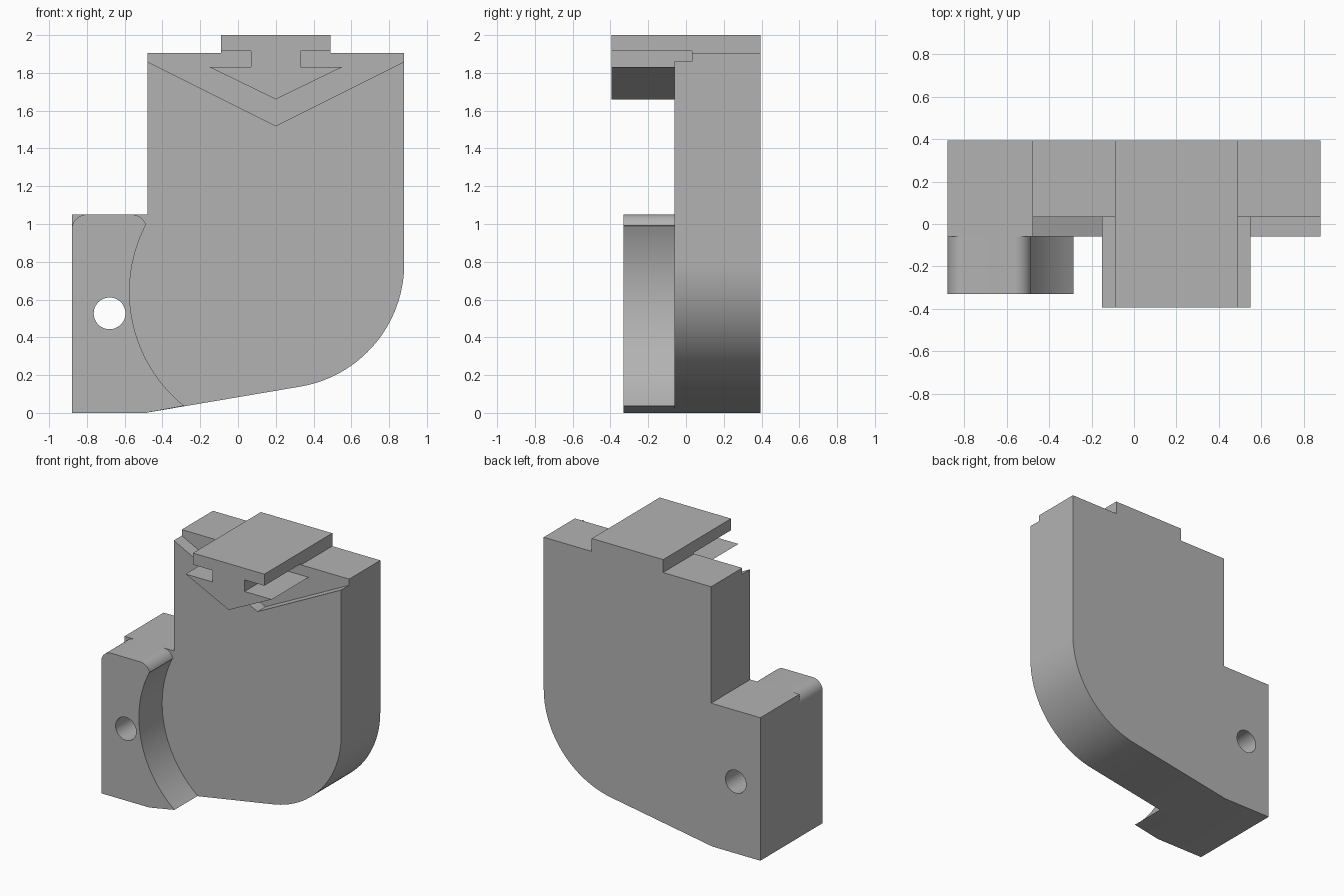
import bpy, bmesh
from math import cos, sin, radians, asin, atan2, pi

if "Cube" in bpy.data.objects:
    bpy.data.objects.remove(bpy.data.objects["Cube"], do_unlink=True)

GREY = (0.45, 0.45, 0.45, 1)
grey = bpy.data.materials.new("plain grey")
grey.use_nodes = True
grey.diffuse_color = GREY
grey.node_tree.nodes["Principled BSDF"].inputs["Base Color"].default_value = GREY

# Depth planes, front to back
TAB_FRONT, PLATE_FRONT, FACE, RECESS, BACK = -0.394, -0.33, -0.06, 0.033, 0.394


def arc(cx, cz, r, start, end, steps):
    """Points on a circle in the xz plane, angles in radians."""
    angles = [start + (end - start) * i / steps for i in range(steps + 1)]
    return [(cx + r * cos(a), cz + r * sin(a)) for a in angles]


def prism(name, profile, y0, y1):
    """Extrude an xz outline from y0 to y1."""
    bm = bmesh.new()
    face = bm.faces.new([bm.verts.new((x, y0, z)) for x, z in profile])
    new = bmesh.ops.extrude_face_region(bm, geom=[face])["geom"]
    verts = [v for v in new if isinstance(v, bmesh.types.BMVert)]
    bmesh.ops.translate(bm, verts=verts, vec=(0, y1 - y0, 0))
    bmesh.ops.recalc_face_normals(bm, faces=bm.faces)
    mesh = bpy.data.meshes.new(name)
    bm.to_mesh(mesh)
    bm.free()
    mesh.materials.append(grey)
    obj = bpy.data.objects.new(name, mesh)
    bpy.context.collection.objects.link(obj)
    return obj


def activate(obj):
    bpy.ops.object.select_all(action="DESELECT")
    obj.select_set(True)
    bpy.context.view_layer.objects.active = obj


def cut(obj, profile, y0, y1):
    """Subtract an extruded outline from a part."""
    cutter = prism("cutter", profile, y0, y1)
    cutter.hide_render = True
    mod = obj.modifiers.new("cut", "BOOLEAN")
    mod.operation, mod.solver, mod.object = "DIFFERENCE", "EXACT", cutter
    activate(obj)
    bpy.ops.object.modifier_apply(modifier=mod.name)
    bpy.data.objects.remove(cutter, do_unlink=True)


hole = arc(-0.68, 0.527, 0.084, 0, 2 * pi, 48)[:-1]

# Main body: stepped on one side, big rounded lower corner on the other
body = prism("body", [(-0.88, 1.05), (-0.88, 0), (-0.49, 0)]
             + arc(0.22, 0.79, 0.66, radians(-80.3), 0, 32)
             + [(0.88, 1.905), (-0.48, 1.905), (-0.48, 1.05)], FACE, BACK)
cut(body, hole, -1, 1)

# V-shaped recess at the top of the front face
cut(body, [(-0.54, 1.89), (0.2, 1.52), (0.94, 1.89), (0.94, 2.2), (-0.54, 2.2)],
    -1, RECESS)

# Side plate: rounded top corners and a concave inner edge
R, CX, CZ = 0.774, 0.2, 0.64
top = atan2(0.35, -0.69)
bottom = pi + asin(0.603 / R)
plate = prism("side_plate", [(-0.88, 0), (-0.49, 0)]
              + arc(CX, CZ, R, bottom, top, 40)
              + arc(-0.563, 0.97, 0.08, radians(16), pi / 2, 10)
              + arc(-0.80, 0.97, 0.08, pi / 2, pi, 12), PLATE_FRONT, FACE)
cut(plate, hole, -1, 1)

# Hook tab: flat cap, narrow stem and downward arrow
half = [(0.29, 2.0), (0.29, 1.915), (0.13, 1.915), (0.13, 1.83), (0.35, 1.83)]
hook = prism("hook_tab", [(0.2 + x, z) for x, z in half] + [(0.2, 1.66)]
             + [(0.2 - x, z) for x, z in reversed(half)], TAB_FRONT, RECESS)

# Raised strip carrying the cap to the back
strip = prism("top_strip", [(-0.09, 1.905), (0.49, 1.905), (0.49, 2), (-0.09, 2)],
              RECESS, BACK)

for part in (body, plate, hook, strip):
    activate(part)
    bpy.ops.object.shade_smooth_by_angle(angle=radians(25))
